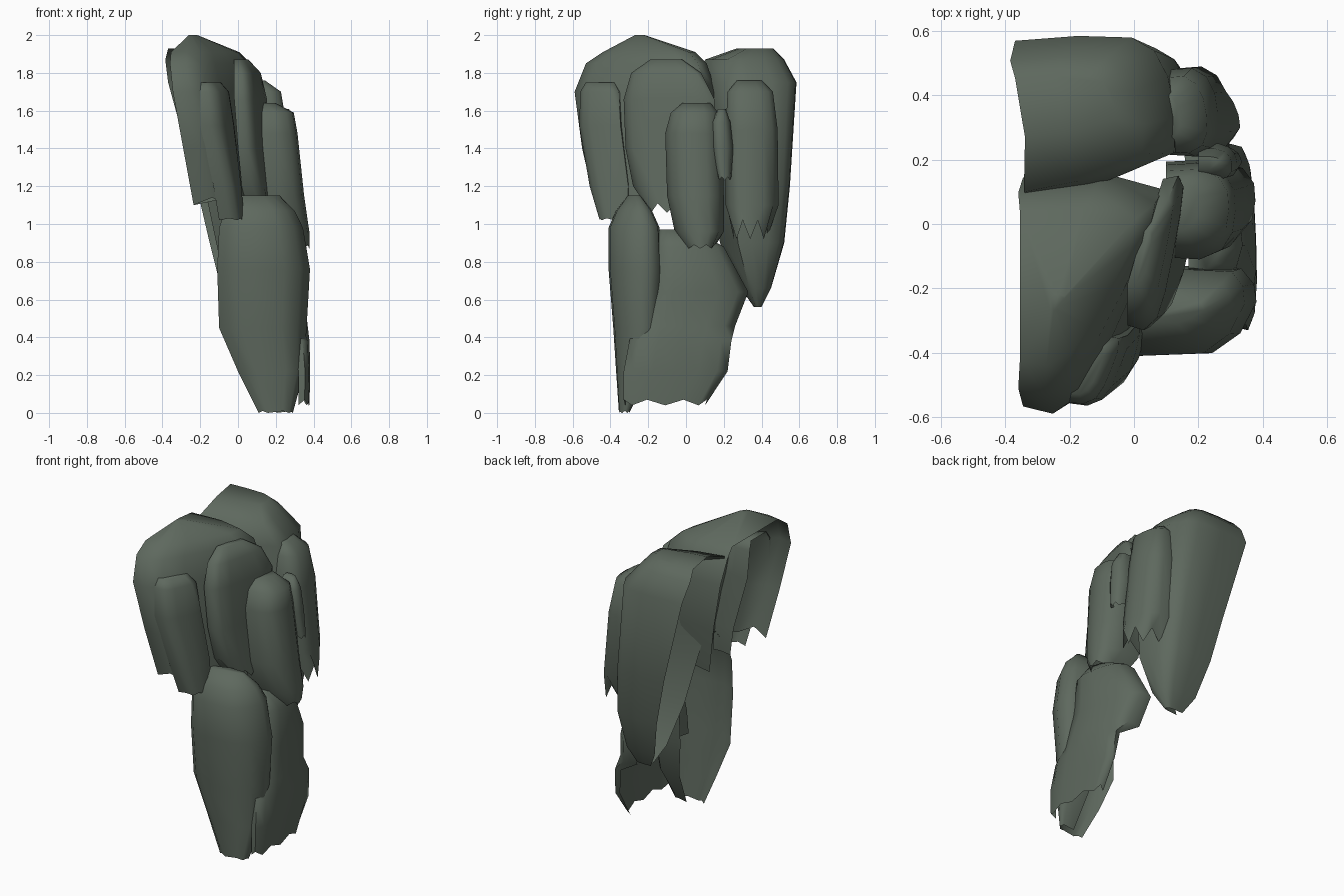
import bpy, bmesh, math

# one flat colour for the whole clump
mat = bpy.data.materials.new("dark_moss_green")
mat.diffuse_color = (0.112, 0.14, 0.112, 1)

# horizontal sections, open at the back: (depth fraction, width fraction)
ROUND = [(0, 0.02), (0.5, 0), (0.82, 0.1), (0.97, 0.28), (1, 0.5),
         (0.97, 0.72), (0.82, 0.9), (0.5, 1), (0, 0.98)]
BOXY = [(0, 0.03), (0.5, 0), (0.86, 0.08), (0.97, 0.25), (1, 0.5),
        (1, 0.75), (0.93, 0.93), (0.5, 1), (0, 0.98)]
ONE_SIDED = BOXY[:6] + [(0.97, 0.93), (0.85, 1), (0.6, 0.98)]
SLANTED = [(0.1, 0), (0.5, 0.08), (0.98, 0.28), (1, 0.5), (0.96, 0.75),
           (0.88, 0.91), (0.74, 0.99), (0.4, 1), (0, 0.97)]
HOOKED = [(0, 0.33), (0.12, 0.12), (0.28, 0), (0.75, 0.03), (0.92, 0.25),
          (1, 0.6), (0.97, 0.8), (0.88, 0.97), (0.5, 1)]


def drape(name, levels, jag=0.0, section=ROUND, back_slope=False):
    """Hanging shell lofted through levels of
    (z, back x, front x at y0, front x at y1, y0, y1), capped on top."""
    bm = bmesh.new()
    rows = []
    for n, (z, xb, xf0, xf1, y0, y1) in enumerate(levels):
        row = []
        for i, (d, w) in enumerate(section):
            xf = xf0 + (xf1 - xf0) * w
            dz = jag if n == len(levels) - 1 and i % 2 else 0
            row.append(bm.verts.new((xb + (xf - xb) * d, y0 + (y1 - y0) * w, z + dz)))
        rows.append(row)
    for a, b in zip(rows, rows[1:]):
        for i in range(len(section) - 1):
            bm.faces.new((a[i], b[i], b[i + 1], a[i + 1]))
    if back_slope:
        bm.faces.new((rows[0][0], rows[0][-1], rows[1][-1], rows[1][0]))
    bm.faces.new(rows[0])
    bmesh.ops.recalc_face_normals(bm, faces=bm.faces[:])
    # the cap must point up so the outside faces outward
    bm.normal_update()
    bm.faces.ensure_lookup_table()
    if bm.faces[-1].normal.z < 0:
        bmesh.ops.reverse_faces(bm, faces=bm.faces[:])
    me = bpy.data.meshes.new(name)
    bm.to_mesh(me)
    bm.free()
    me.materials.append(mat)
    ob = bpy.data.objects.new(name, me)
    bpy.context.collection.objects.link(ob)
    bpy.ops.object.select_all(action='DESELECT')
    ob.select_set(True)
    bpy.context.view_layer.objects.active = ob
    bpy.ops.object.shade_smooth_by_angle(angle=math.radians(65))


# two big upper shells
drape("upper_front_shell", [
    (2.00, -.26, -.24, -.21, -.27, -.22),
    (1.91, -.355, -.19, .05, -.44, .05),
    (1.85, -.36, -.19, .12, -.53, .11),
    (1.70, -.345, -.16, .145, -.59, .16),
    (1.40, -.29, -.09, .15, -.55, .15),
    (1.10, -.235, -.04, .15, -.49, .11)], 0.04, BOXY, True)
drape("upper_back_shell", [
    (1.93, -.37, -.06, -.06, .27, .46),
    (1.87, -.385, .04, .02, .10, .52),
    (1.75, -.37, .14, .12, .08, .585),
    (1.20, -.22, .20, .17, .13, .55),
    (0.90, -.15, .20, .18, .18, .52),
    (0.66, -.09, .15, .14, .29, .45),
    (0.56, -.03, .08, .08, .36, .40)], 0, SLANTED)

# narrower drapes layered over the upper shells
drape("front_corner_drape", [
    (1.75, -.20, -.14, -.08, -.53, -.37),
    (1.70, -.21, -.11, -.03, -.56, -.34),
    (1.52, -.20, -.09, .00, -.565, -.33),
    (1.20, -.13, -.02, .03, -.51, -.29),
    (1.02, -.10, .01, .04, -.46, -.30)], 0.01, BOXY)
drape("upper_middle_drape", [
    (1.87, -.02, .03, .06, -.19, -.02),
    (1.80, -.02, .06, .13, -.29, .08),
    (1.66, -.02, .08, .165, -.33, .15),
    (1.40, .00, .10, .17, -.32, .15),
    (1.20, .02, .13, .18, -.28, .12),
    (1.06, .05, .15, .18, -.20, .00)], 0.05, ONE_SIDED)
drape("back_corner_drape", [
    (1.76, .09, .15, .13, .27, .40),
    (1.70, .10, .24, .21, .22, .46),
    (1.50, .11, .27, .25, .21, .485),
    (1.10, .14, .32, .28, .21, .49),
    (0.92, .15, .35, .30, .25, .43)], 0.1)
drape("middle_drape", [
    (1.64, .10, .20, .20, -.02, .13),
    (1.59, .10, .29, .30, -.08, .17),
    (1.48, .10, .31, .32, -.11, .19),
    (1.15, .10, .34, .36, -.10, .20),
    (0.96, .13, .37, .385, -.06, .20),
    (0.87, .18, .37, .385, .00, .15)], 0.02)
drape("small_drape", [
    (1.61, .20, .27, .27, .17, .21),
    (1.54, .20, .31, .30, .135, .235),
    (1.40, .22, .33, .31, .14, .25),
    (1.23, .24, .345, .32, .17, .24)], 0.02)

# tall lower drapes reaching the ground
drape("lower_front_drape", [
    (1.15, -.01, .18, .24, -.31, -.24),
    (1.07, -.07, .27, .32, -.37, -.18),
    (0.98, -.10, .32, .36, -.41, -.14),
    (0.76, -.11, .36, .395, -.41, -.13),
    (0.45, -.10, .345, .375, -.385, -.14),
    (0.22, .00, .335, .36, -.37, -.19),
    (0.00, .11, .28, .30, -.355, -.30)], 0.01, HOOKED)
drape("lower_back_drape", [
    (0.97, .17, .28, .24, -.14, .04),
    (0.88, .16, .36, .30, -.17, .20),
    (0.64, .14, .38, .29, -.22, .33),
    (0.46, .17, .385, .35, -.28, .26),
    (0.38, .30, .385, .37, -.30, .24),
    (0.22, .32, .39, .37, -.33, .22),
    (0.04, .32, .385, .37, -.33, .11)], 0.03)
